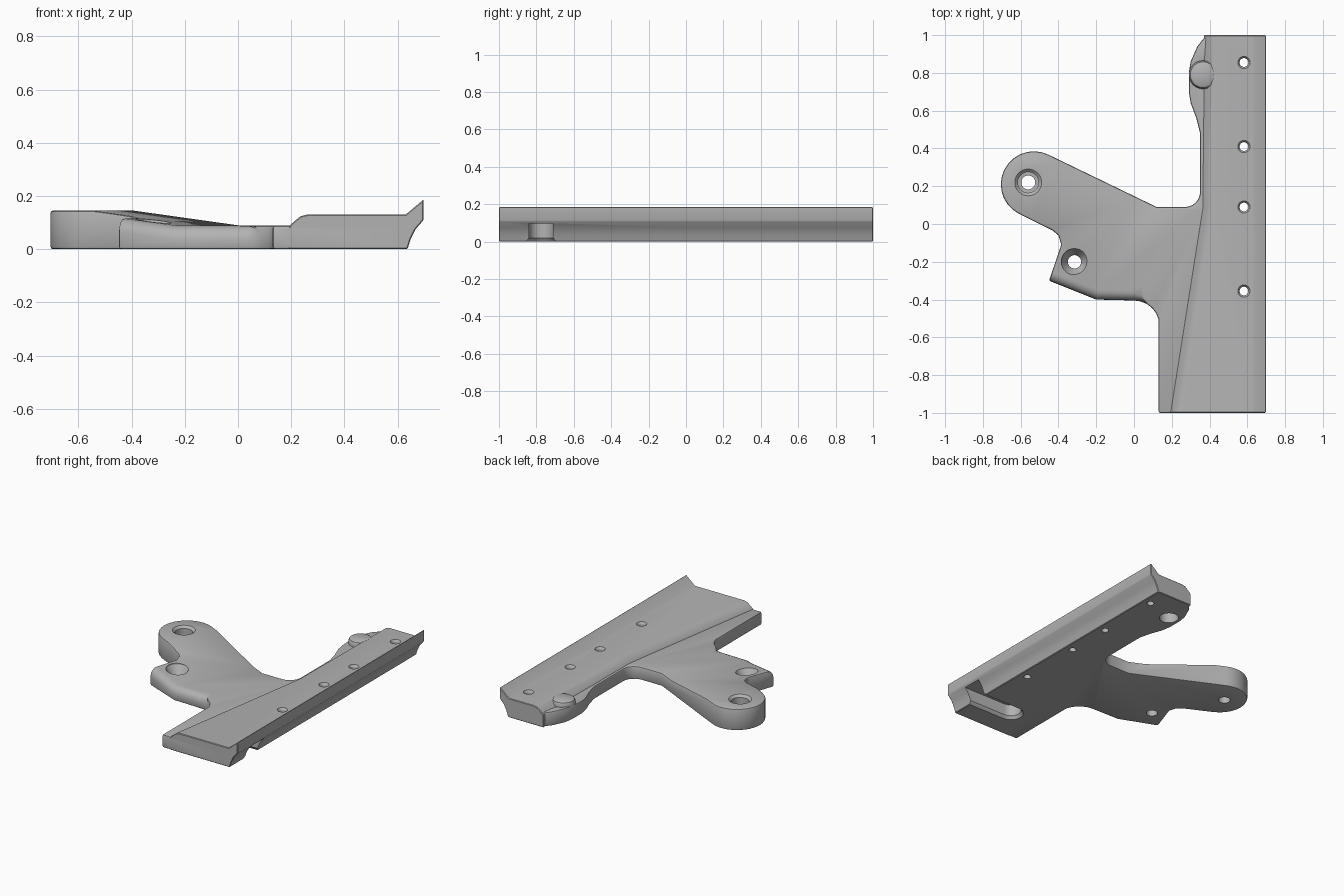
import bpy, bmesh, math
from mathutils import Vector

cube = bpy.data.objects.get("Cube")
if cube:
    bpy.data.objects.remove(cube, do_unlink=True)

grey = bpy.data.materials.new("plain grey")
grey.use_nodes = True
grey.diffuse_color = (0.45, 0.45, 0.45, 1)
grey.node_tree.nodes["Principled BSDF"].inputs["Base Color"].default_value = (0.45, 0.45, 0.45, 1)


def loft(name, rings):
    """Closed solid through rings of matching points."""
    bm = bmesh.new()
    vs = [[bm.verts.new(p) for p in ring] for ring in rings]
    n = len(vs[0])
    for a, b in zip(vs, vs[1:]):
        for i in range(n):
            j = (i + 1) % n
            bm.faces.new((a[i], a[j], b[j], b[i]))
    bm.faces.new(vs[0][::-1])
    bm.faces.new(vs[-1])
    bmesh.ops.recalc_face_normals(bm, faces=bm.faces)
    mesh = bpy.data.meshes.new(name)
    bm.to_mesh(mesh)
    bm.free()
    mesh.materials.append(grey)
    ob = bpy.data.objects.new(name, mesh)
    bpy.context.collection.objects.link(ob)
    return ob


def arc(cx, cy, r, start, end, n):
    angles = [math.radians(start + (end - start) * i / n) for i in range(n + 1)]
    return [(cx + r * math.cos(a), cy + r * math.sin(a)) for a in angles]


def prism(name, outline, z0, z1):
    return loft(name, [[(x, y, z) for x, y in outline] for z in (z0, z1)])


def turned(name, x, y, *steps):
    """Round solid from (radius, height) steps."""
    return loft(name, [[(px, py, z) for px, py in arc(x, y, r, 0, 348.75, 31)]
                       for r, z in steps])


def apply(ob, mod):
    bpy.context.view_layer.objects.active = ob
    bpy.ops.object.modifier_apply(modifier=mod.name)


def boolean(ob, other, operation):
    mod = ob.modifiers.new(operation, 'BOOLEAN')
    mod.operation = operation
    mod.solver = 'EXACT'
    mod.object = other
    apply(ob, mod)
    bpy.data.objects.remove(other, do_unlink=True)


def soften(ob, width, segments=2):
    mod = ob.modifiers.new("soft edges", 'BEVEL')
    mod.width = width
    mod.segments = segments
    mod.limit_method = 'ANGLE'
    mod.angle_limit = math.radians(35)
    mod.use_clamp_overlap = False
    apply(ob, mod)


# Plan outline of the bracket with its arm and rear bulge
outline = [(.13, -1), (.6, -1), (.6, 1), (.42, 1), (.37, .985), (.335, .94),
           (.3, .86), (.29, .8), (.29, .7), (.3, .64), (.33, .56), (.35, .48)]
outline += arc(.27, .17, .08, 0, -90, 6)
outline += [(.12, .09)]
outline += arc(-.53, .21, .175, 63, 243, 14)
outline += [(-.43, -.035), (-.4, -.06), (-.385, -.11), (-.45, -.3), (-.2, -.4)]
outline += arc(0, -.54, .135, 90, 0, 6)[:-1] + [(.13, -.54)]
body = prism("bracket", outline, 0, .3)

# Top surface that climbs along the arm
along = Vector((-.891, .454, 0))
across = Vector((.454, .891, 0))
slope = [(-1.5, -.1), (1, -.1), (1, .145), (.5, .145), (.05, .088), (-1.5, .088)]
boolean(body, loft("arm_slope", [[along * u + across * v + Vector((0, 0, z))
                                  for u, z in slope] for v in (-1.5, 1.5)]), 'INTERSECT')

# Wide rounding along the front top edge of the arm
bm = bmesh.new()
bm.from_mesh(body.data)
front = [e for e in bm.edges
         if all(v.co.z > .08 and -.5 < v.co.y < -.28 for v in e.verts)
         and sum(v.co.x for v in e.verts) < .16]
bmesh.ops.bevel(bm, geom=front, offset=.05, offset_type='OFFSET', segments=5,
                profile=.5, affect='EDGES', clamp_overlap=False)
bm.to_mesh(body.data)
bm.free()
soften(body, .01)

# Long rail with an upturned lip; its left step slants towards the front
lip = [(.637, 0), (.65, .04), (.668, .075), (.698, .11), (.698, .187), (.63, .13)]


def rail_section(y, edge):
    step = [(edge + .07, .13), (edge + .045, .124), (edge + .025, .108),
            (edge + .005, .09), (edge, .08), (edge, 0)]
    return [(x, y, z) for x, z in lip + step]


rail = loft("rail", [rail_section(-1, .19), rail_section(.08, .36), rail_section(1, .37)])
soften(rail, .004, 1)
boolean(body, rail, 'UNION')

# Rounded knob on the rear bulge
knob = turned("knob", .366, .79, (.075, .02), (.075, .105), (.068, .12), (.055, .127))
boolean(body, knob, 'UNION')

# Countersunk screw holes along the rail
for y in (.855, .41, .09, -.355):
    boolean(body, turned("screw_hole", .582, y, (.023, -.1), (.023, .115),
                         (.033, .131), (.033, .3)), 'DIFFERENCE')

# Mounting holes in the arm
boolean(body, turned("arm_hole", -.56, .22, (.037, -.1), (.037, .05), (.055, .051),
                     (.055, .13), (.072, .146), (.072, .3)), 'DIFFERENCE')
boolean(body, turned("front_hole", -.315, -.2, (.035, -.1), (.035, .05),
                     (.07, .105), (.07, .3)), 'DIFFERENCE')


# Flared slot under the lip and a round pocket below the knob
def slot_ring(half, z):
    path = [(.9, -.775 + half)] + arc(.365, -.775, half, 90, 270, 12) + [(.9, -.775 - half)]
    return [(x, y, z) for x, y in path]


boolean(body, loft("slot", [slot_ring(.095, -.02), slot_ring(.065, .02),
                            slot_ring(.065, .098)]), 'DIFFERENCE')
boolean(body, turned("pocket", .375, .79, (.06, -.1), (.06, .085)), 'DIFFERENCE')

# Smooth rounded areas, keep real edges crisp
bpy.ops.object.select_all(action='DESELECT')
body.select_set(True)
bpy.context.view_layer.objects.active = body
bpy.ops.object.shade_smooth_by_angle(angle=math.radians(30))
